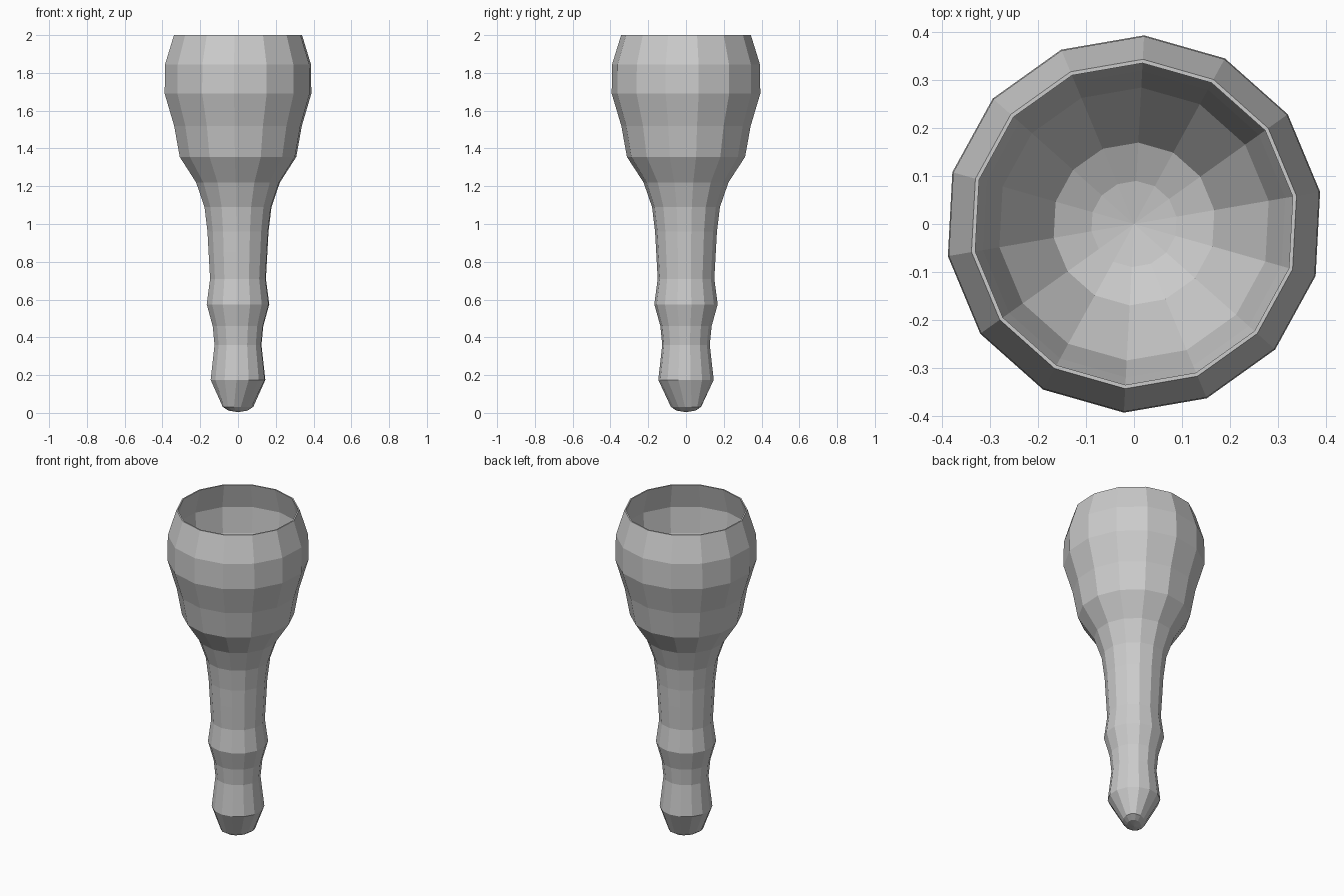
import bpy, bmesh, math

if "Cube" in bpy.data.objects:
    bpy.data.objects.remove(bpy.data.objects["Cube"])

SIDES = 14
OFFSET = math.radians(9.8)

# (radius, height) from the foot, up the outside, over the rim, down into the bowl
foot = [(0, 0.004), (0.06, 0.012), (0.096, 0.032)]
stem = [(0.147, 0.175), (0.126, 0.36), (0.136, 0.46), (0.168, 0.575),
        (0.15, 0.71), (0.158, 0.85), (0.164, 0.96), (0.18, 1.09)]
cup = [(0.225, 1.22), (0.313, 1.355), (0.343, 1.52), (0.394, 1.69),
       (0.392, 1.845), (0.344, 2.0)]
inside = [(0.336, 2.0), (0.378, 1.845), (0.366, 1.69), (0.32, 1.52),
          (0.285, 1.375), (0.17, 1.21), (0.09, 1.175), (0, 1.16)]


def lathe(name, profile):
    bm = bmesh.new()
    rings = []
    for r, z in profile:
        count = SIDES if r > 0 else 1
        rings.append([bm.verts.new((r * math.cos(OFFSET + i * math.tau / SIDES),
                                    r * math.sin(OFFSET + i * math.tau / SIDES), z))
                      for i in range(count)])
    for a, b in zip(rings, rings[1:]):
        for i in range(SIDES):
            j = (i + 1) % SIDES
            if len(a) == 1:
                bm.faces.new((a[0], b[j], b[i]))
            elif len(b) == 1:
                bm.faces.new((a[i], a[j], b[0]))
            else:
                bm.faces.new((a[i], a[j], b[j], b[i]))
    # Pinch the foot along one diagonal so the tip is oval
    for v in bm.verts:
        if v.co.z < 0.1:
            d = 0.35 * (v.co.x - v.co.y) / 2
            v.co.x -= d
            v.co.y += d
    bmesh.ops.recalc_face_normals(bm, faces=bm.faces)
    mesh = bpy.data.meshes.new(name)
    bm.to_mesh(mesh)
    bm.free()
    obj = bpy.data.objects.new(name, mesh)
    bpy.context.collection.objects.link(obj)
    return obj


# Faceted handle with a hollow cup on top
lathe("torch_handle", foot + stem + cup + inside)
